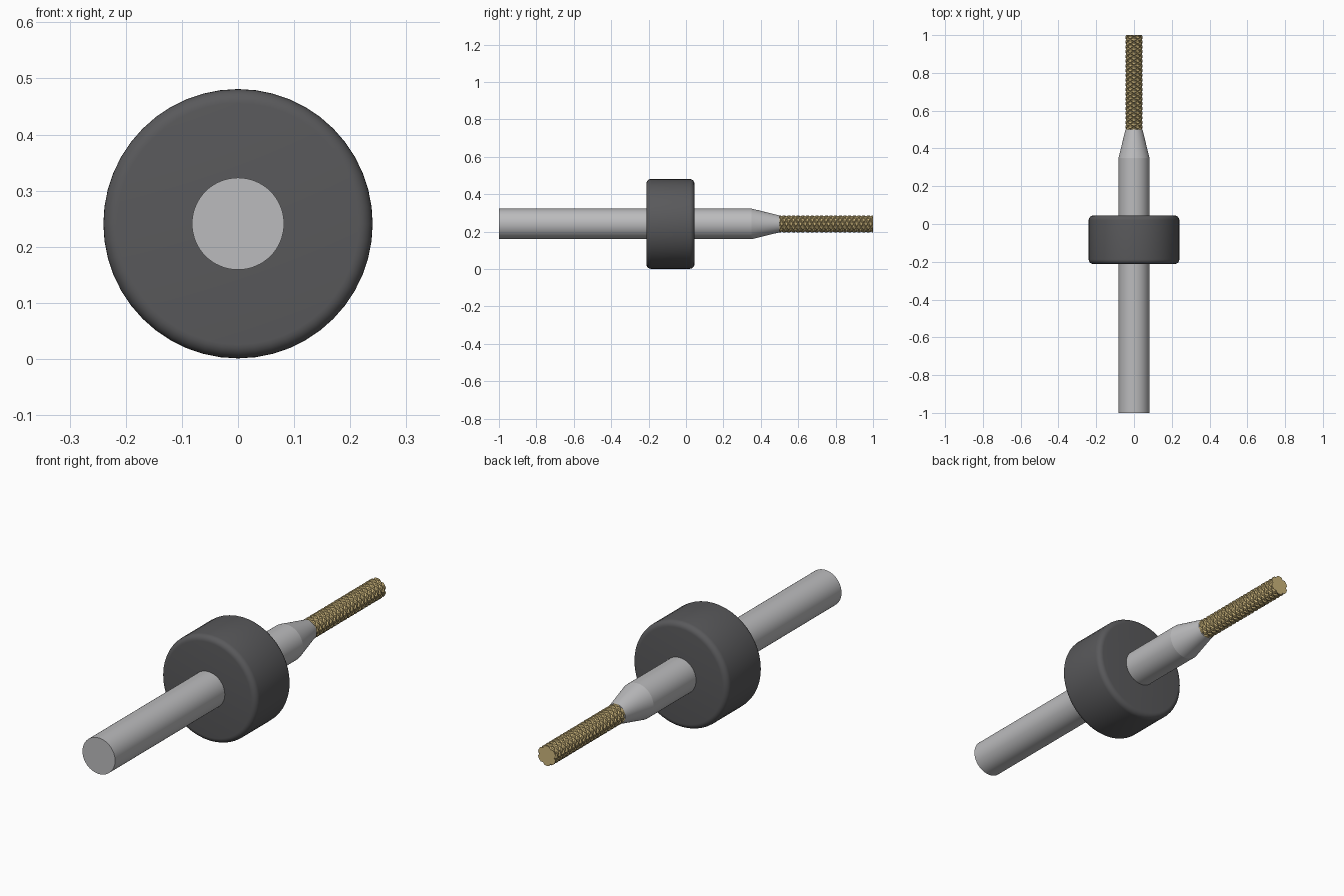
import bpy, bmesh, math
from math import pi, sin, cos, radians

AXIS_Z = 0.241      # height of the tool's axis
BURR_R = 0.045
STARTS = 6          # helical grooves in each direction
TEETH = 20          # teeth along the burr

if "Cube" in bpy.data.objects:
    bpy.data.objects.remove(bpy.data.objects["Cube"])


def material(name, colour, rough=0.5):
    m = bpy.data.materials.new(name)
    m.use_nodes = True
    m.diffuse_color = (*colour, 1)
    bsdf = m.node_tree.nodes["Principled BSDF"]
    bsdf.inputs["Base Color"].default_value = (*colour, 1)
    bsdf.inputs["Roughness"].default_value = rough
    return m


def lathe(name, rows, sides, mat, angle, radius=lambda r, y, a: r):
    """Turn (y, radius) rows about the y axis and cap both ends."""
    bm = bmesh.new()
    rings = []
    for y, r in rows:
        ring = []
        for i in range(sides):
            a = 2 * pi * i / sides
            q = radius(r, y, a)
            ring.append(bm.verts.new((q * cos(a), y, AXIS_Z + q * sin(a))))
        rings.append(ring)
    for lower, upper in zip(rings, rings[1:]):
        for i in range(sides):
            j = (i + 1) % sides
            bm.faces.new((lower[i], upper[i], upper[j], lower[j]))
    bm.faces.new(rings[0])
    bm.faces.new(rings[-1])
    bmesh.ops.recalc_face_normals(bm, faces=bm.faces)
    mesh = bpy.data.meshes.new(name)
    bm.to_mesh(mesh)
    bm.free()
    ob = bpy.data.objects.new(name, mesh)
    bpy.context.collection.objects.link(ob)
    mesh.materials.append(mat)
    bpy.ops.object.select_all(action='DESELECT')
    ob.select_set(True)
    bpy.context.view_layer.objects.active = ob
    bpy.ops.object.shade_smooth_by_angle(angle=radians(angle))
    return ob


steel = material("steel grey", (0.5, 0.5, 0.51), 0.35)
rubber = material("dark collar grey", (0.1, 0.1, 0.105))
gold = material("cutting gold", (0.6, 0.46, 0.2), 0.4)

# Straight shank and tapered neck
lathe("shank", [(-1, 0.082), (0.35, 0.082)], 64, steel, 30)
lathe("neck", [(0.35, 0.082), (0.5, BURR_R)], 64, steel, 30)

# Depth collar with rounded rims
FILLET = 0.025
arc = [k * pi / 12 for k in range(7)]
rim = [(FILLET * (1 - cos(a)), 0.24 - FILLET * (1 - sin(a))) for a in arc]
front, back = -0.212, 0.045
profile = [(front + d, r) for d, r in rim] + [(back - d, r) for d, r in reversed(rim)]
lathe("collar", profile, 48, rubber, 40)


# Burr: crossing left and right helical V grooves leave diamond teeth
def burr_radius(r, y, a):
    def groove(phase):
        d = abs((phase + 0.5) % 1 - 0.5)
        return max(0, 1 - d / 0.22)
    along = (y - 0.5) * 2 * TEETH
    around = a * STARTS / (2 * pi)
    return r - 0.008 * max(groove(around + along), groove(around - along))


STEPS = 320
lathe("cutting_burr", [(0.5 + 0.5 * k / STEPS, BURR_R) for k in range(STEPS + 1)],
      96, gold, 25, burr_radius)
